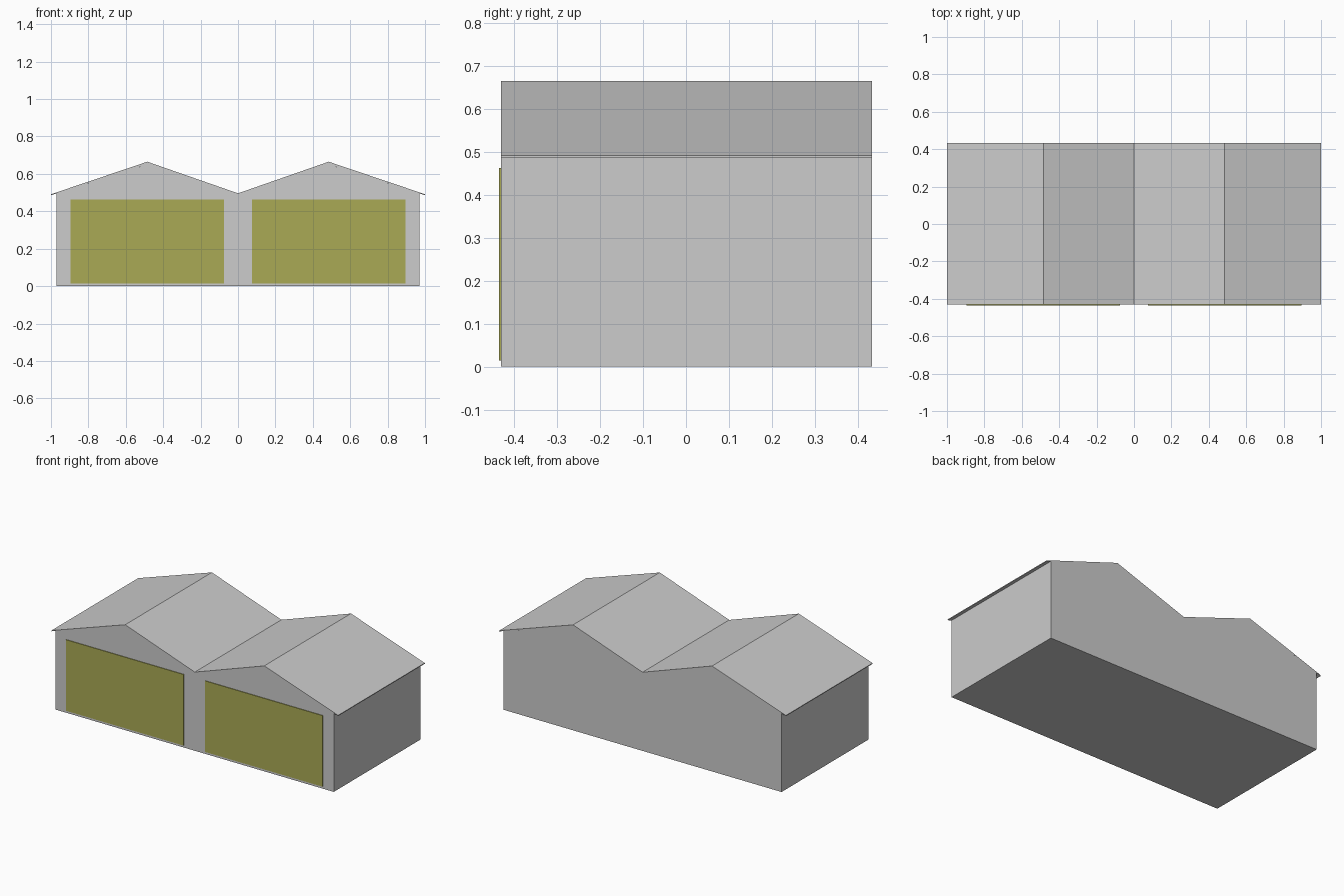
import bpy
import bmesh

cube = bpy.data.objects.get("Cube")
if cube:
    bpy.data.objects.remove(cube, do_unlink=True)

BACK, FRONT = 0.433, -0.431
DOOR_FRONT = -0.435


def make_material(name, color):
    mat = bpy.data.materials.new(name)
    mat.use_nodes = True
    mat.diffuse_color = color
    mat.node_tree.nodes["Principled BSDF"].inputs["Base Color"].default_value = color
    return mat


def extrude_profile(name, outline, y0, y1, mat):
    """Extrude an x-z outline from y0 to y1 as a closed solid."""
    bm = bmesh.new()
    face = bm.faces.new([bm.verts.new((x, y0, z)) for x, z in outline])
    grown = bmesh.ops.extrude_face_region(bm, geom=[face])["geom"]
    verts = [v for v in grown if isinstance(v, bmesh.types.BMVert)]
    bmesh.ops.translate(bm, verts=verts, vec=(0, y1 - y0, 0))
    bmesh.ops.recalc_face_normals(bm, faces=bm.faces)
    mesh = bpy.data.meshes.new(name)
    bm.to_mesh(mesh)
    bm.free()
    mesh.materials.append(mat)
    obj = bpy.data.objects.new(name, mesh)
    bpy.context.collection.objects.link(obj)
    return obj


def mirrored(half):
    """Complete a right-hand line that starts on the centre."""
    return [(-x, z) for x, z in reversed(half[1:])] + half


grey = make_material("light grey", (0.604, 0.604, 0.604, 1))
olive = make_material("olive yellow", (0.402, 0.402, 0.091, 1))

# Walls with twin gables
wall_top = mirrored([(0, 0.484), (0.485, 0.651), (0.97, 0.4956)])
extrude_profile("walls", [(-0.97, 0)] + wall_top + [(0.97, 0)], FRONT, BACK, grey)

# Thin folded roof with eaves past the side walls
roof_top = mirrored([(0, 0.496), (0.485, 0.665), (1.0, 0.491)])
roof_under = mirrored([(0, 0.484), (0.485, 0.651), (1.0, 0.486)])
extrude_profile("roof", roof_top + roof_under[::-1], FRONT, BACK, grey)

# Two wide doors standing slightly proud of the front wall
for side, label in ((1, "left"), (-1, "right")):
    inner, outer = 0.075 * side, 0.895 * side
    outline = [(inner, 0.014), (outer, 0.014), (outer, 0.462), (inner, 0.462)]
    extrude_profile(label + "_door", outline, DOOR_FRONT, FRONT, olive)
